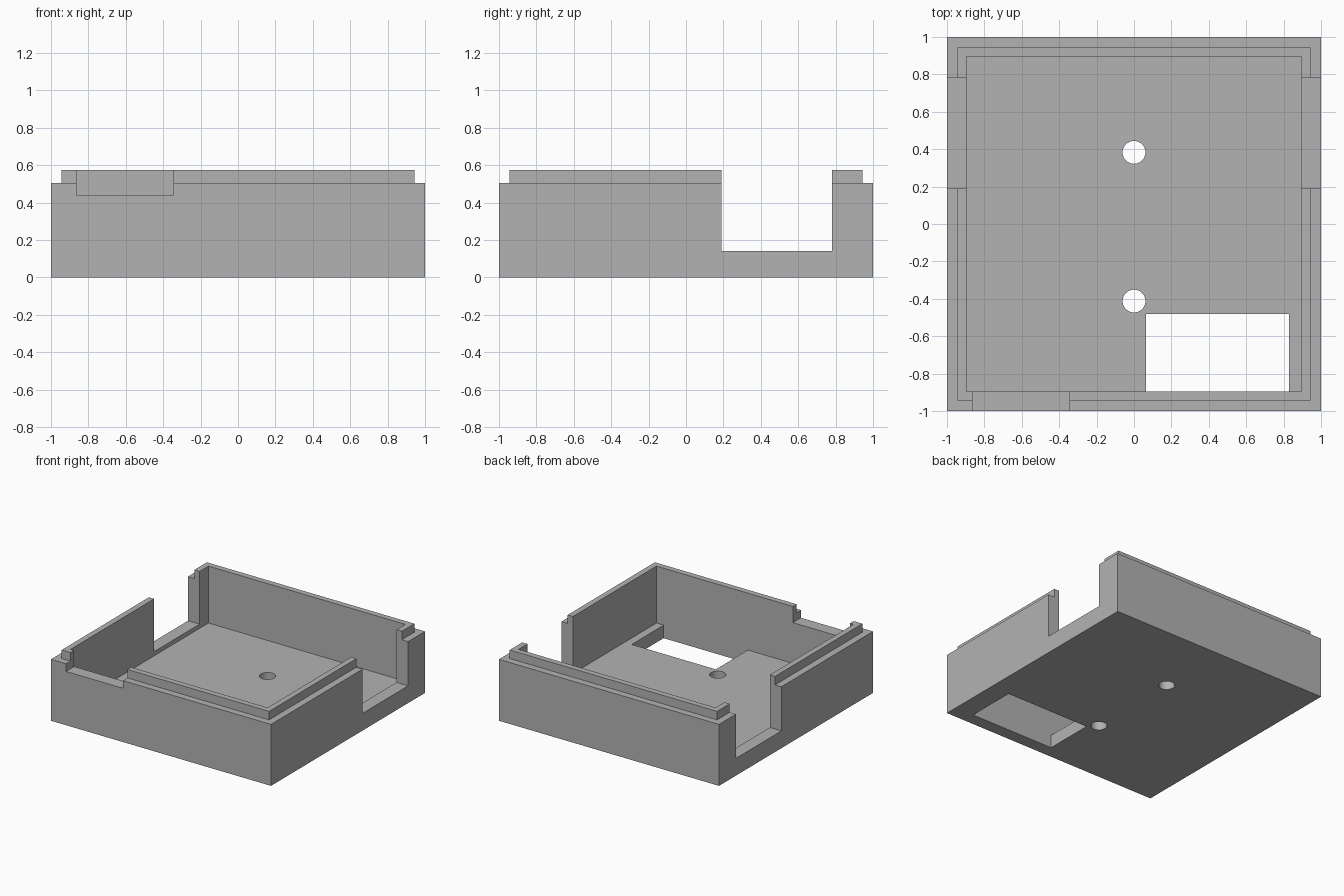
import bpy

cube = bpy.data.objects.get("Cube")
if cube:
    bpy.data.objects.remove(cube, do_unlink=True)

# Main sizes
HALF = 1.0        # outer half width
LIP = 0.943       # outer half width of the raised lip
INNER = 0.895     # half width of the cavity
FLOOR = 0.107     # floor thickness
SHOULDER = 0.505  # height of the outer wall
TOP = 0.575       # height of the lip
OVER = 0.2        # overshoot for clean cuts

grey = bpy.data.materials.new("light grey plastic")
grey.use_nodes = True
colour = (0.45, 0.45, 0.45, 1)
grey.diffuse_color = colour
grey.node_tree.nodes["Principled BSDF"].inputs["Base Color"].default_value = colour


def box(name, xs, ys, zs):
    """Box spanning the given ranges on each axis."""
    spans = (xs, ys, zs)
    bpy.ops.mesh.primitive_cube_add(size=1, location=[sum(s) / 2 for s in spans])
    ob = bpy.context.object
    ob.name = name
    ob.scale = [s[1] - s[0] for s in spans]
    bpy.ops.object.transform_apply(location=True, rotation=False, scale=True)
    ob.data.materials.append(grey)
    return ob


def combine(target, tool, operation):
    """Apply a boolean and discard the tool."""
    tool.hide_render = True
    mod = target.modifiers.new(tool.name, 'BOOLEAN')
    mod.operation = operation
    mod.solver = 'EXACT'
    mod.object = tool
    bpy.context.view_layer.objects.active = target
    bpy.ops.object.modifier_apply(modifier=mod.name)
    bpy.data.objects.remove(tool, do_unlink=True)


# Outer block with the stepped lip on top
tray = box("enclosure_base", (-HALF, HALF), (-HALF, HALF), (0, SHOULDER))
lip = box("lip", (-LIP, LIP), (-LIP, LIP), (FLOOR, TOP))
combine(tray, lip, 'UNION')

# Hollow interior
cavity = box("cavity", (-INNER, INNER), (-INNER, INNER), (FLOOR, TOP + OVER))
combine(tray, cavity, 'DIFFERENCE')

# Deep openings through both side walls
side_notch = box("side_notch", (-HALF - OVER, HALF + OVER), (0.19, 0.78), (0.142, TOP + OVER))
combine(tray, side_notch, 'DIFFERENCE')

# Shallow cable notch in the front wall
front_notch = box("front_notch", (-0.863, -0.345), (-HALF - OVER, -INNER + OVER),
                  (0.442, TOP + OVER))
combine(tray, front_notch, 'DIFFERENCE')

# Rectangular window in the floor, flush with the front wall
window = box("floor_window", (0.065, 0.83), (-INNER, -0.48), (-OVER, FLOOR + OVER))
combine(tray, window, 'DIFFERENCE')

# Two round screw holes in the floor
for y in (0.383, -0.412):
    bpy.ops.mesh.primitive_cylinder_add(vertices=48, radius=0.061, depth=1, location=(0, y, 0))
    hole = bpy.context.object
    hole.name = "screw_hole"
    hole.data.materials.append(grey)
    combine(tray, hole, 'DIFFERENCE')

# Flat faces with rounded hole walls
bpy.ops.object.select_all(action='DESELECT')
tray.select_set(True)
bpy.context.view_layer.objects.active = tray
bpy.ops.object.shade_smooth_by_angle()
